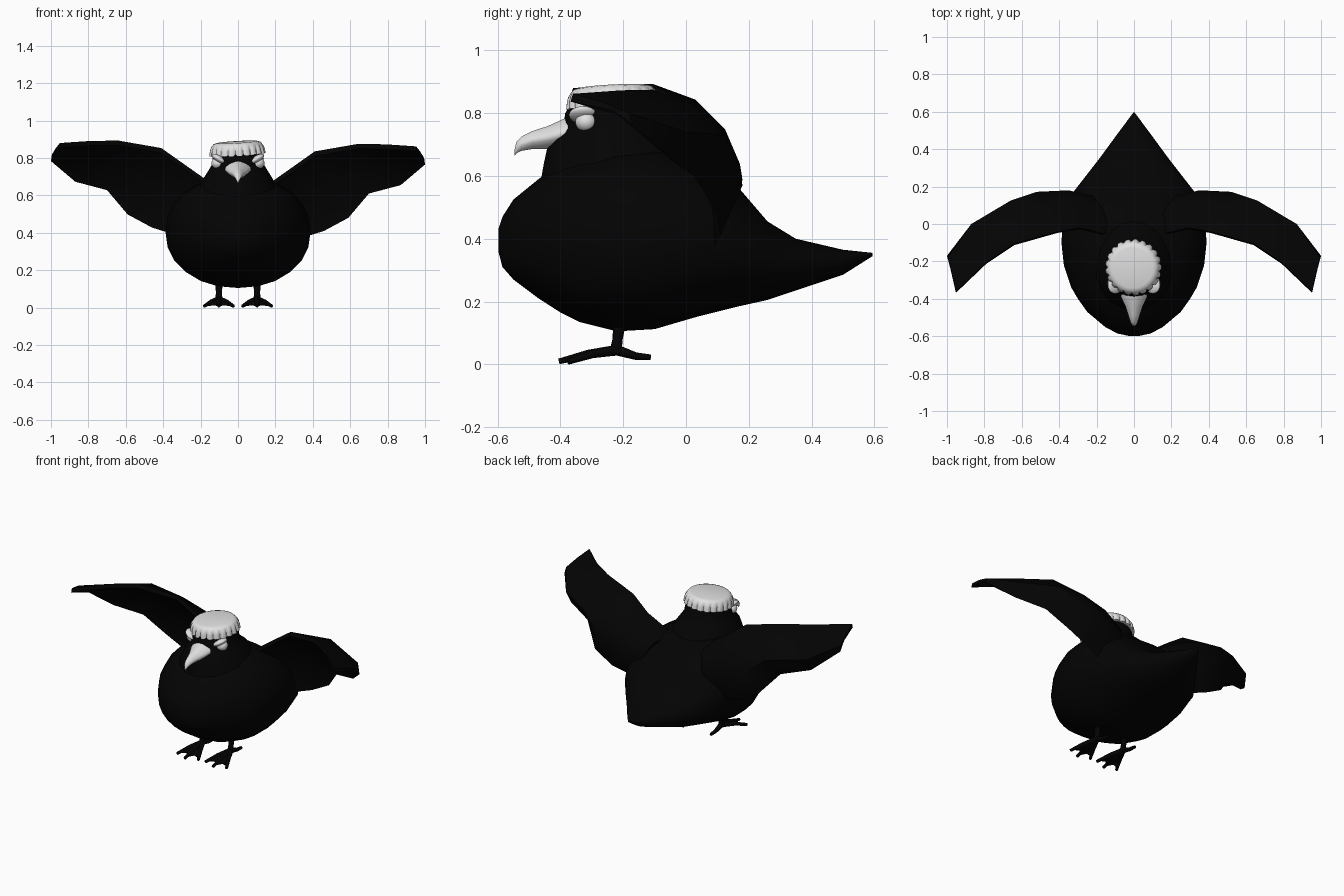
import bpy, bmesh, math
from mathutils import Vector, Matrix

cube = bpy.data.objects.get("Cube")
if cube:
    bpy.data.objects.remove(cube, do_unlink=True)


def material(name, value):
    m = bpy.data.materials.new(name)
    m.use_nodes = True
    colour = (value, value, value, 1)
    m.diffuse_color = colour
    m.node_tree.nodes["Principled BSDF"].inputs["Base Color"].default_value = colour
    return m


BLACK = material("feather black", 0.001)
PALE = material("pale grey", 0.75)


def finish(name, bm, mat, angle=60):
    bmesh.ops.recalc_face_normals(bm, faces=bm.faces)
    mesh = bpy.data.meshes.new(name)
    bm.to_mesh(mesh)
    bm.free()
    mesh.materials.append(mat)
    ob = bpy.data.objects.new(name, mesh)
    bpy.context.collection.objects.link(ob)
    bpy.ops.object.select_all(action="DESELECT")
    bpy.context.view_layer.objects.active = ob
    ob.select_set(True)
    bpy.ops.object.shade_smooth_by_angle(angle=math.radians(angle))
    return ob


def loft(name, rings, mat, angle=60):
    """Skin a list of equal-length point rings and close both ends."""
    bm = bmesh.new()
    rows = [[bm.verts.new(p) for p in ring] for ring in rings]
    n = len(rows[0])
    for a, b in zip(rows, rows[1:]):
        for i in range(n):
            j = (i + 1) % n
            bm.faces.new((a[i], a[j], b[j], b[i]))
    bm.faces.new(rows[0])
    bm.faces.new(rows[-1])
    return finish(name, bm, mat, angle)


def circle(n, power=1):
    """Unit superellipse: a power below 1 is fuller, above 1 more pointed."""
    def bend(v):
        return math.copysign(abs(v) ** power, v)
    angles = [2 * math.pi * i / n for i in range(n)]
    return [(bend(math.cos(t)), bend(math.sin(t))) for t in angles]


def lengthwise(name, stations, n, power, mat):
    """Loft along y from rows of y, bottom, top, half width."""
    loft(name, [[(w * c, y, (lo + hi) / 2 + (hi - lo) / 2 * s) for c, s in circle(n, power)]
                for y, lo, hi, w in stations], mat)


def tube(name, path, radii, mat, n=8):
    """Tapered round limb along a path."""
    pts = [Vector(p) for p in path]
    rings = []
    for i, p in enumerate(pts):
        d = pts[min(i + 1, len(pts) - 1)] - pts[max(i - 1, 0)]
        q = d.to_track_quat("Z", "Y")
        rings.append([p + q @ Vector((c * radii[i], s * radii[i], 0)) for c, s in circle(n)])
    return loft(name, rings, mat)


def ball(name, centre, radii, rotation, mat):
    bm = bmesh.new()
    bmesh.ops.create_uvsphere(bm, u_segments=20, v_segments=12, radius=1)
    turn = Matrix.Rotation(rotation, 4, "Y")
    bm.transform(Matrix.Translation(centre) @ turn @ Matrix.Diagonal((*radii, 1)))
    return finish(name, bm, mat)


# Body and tail
body = [(-.598, .36, .43, .03), (-.585, .31, .47, .09), (-.55, .27, .525, .155),
        (-.47, .21, .59, .25), (-.4, .165, .64, .3), (-.34, .135, .67, .335),
        (-.22, .105, .70, .375), (-.1, .112, .70, .388), (.03, .15, .66, .38),
        (.17, .185, .56, .325), (.26, .205, .455, .255), (.35, .235, .40, .185),
        (.5, .285, .365, .075), (.595, .345, .355, .004)]
lengthwise("body", body, 24, .92, BLACK)

# Neck and head: z, centre y, half width, half depth
head = [(.5, -.2, .27, .29), (.6, -.21, .23, .25), (.64, -.215, .21, .238),
        (.69, -.22, .185, .222), (.73, -.23, .16, .18), (.76, -.235, .142, .155),
        (.8, -.235, .135, .15), (.85, -.235, .115, .12)]
loft("head", [[(rx * c, cy + ry * s, z) for c, s in circle(20)]
              for z, cy, rx, ry in head], BLACK)

# Hooked beak
beak = [(-.34, .70, .795, .075), (-.39, .692, .782, .07), (-.44, .686, .759, .046),
        (-.49, .686, .743, .03), (-.525, .68, .725, .019), (-.54, .672, .71, .012),
        (-.546, .665, .685, .004)]
lengthwise("beak", beak, 16, 1.3, PALE)

# Fluted cap: height, radius, flute depth
TEETH = 21
STEPS = 8
profile = [(-.036, .125, .0), (-.036, .147, .006), (-.012, .144, .006),
           (.004, .14, .004), (.016, .134, 0), (.026, .125, 0), (.031, .108, 0)]
rings = []
for z, r, depth in profile:
    ring = []
    for i in range(TEETH * STEPS):
        t = 2 * math.pi * i / (TEETH * STEPS)
        rr = r + depth * max(-1, min(.6, 1.4 * math.cos(TEETH * t) + .4))
        ring.append((rr * math.cos(t), rr * math.sin(t), z))
    rings.append(ring)
cap = loft("cap", rings, PALE, 40)
cap.location = (-.005, -.233, .854)
cap.rotation_euler = (math.radians(3), math.radians(-3.5), 0)

# Wings: leading edge, back of the camber, trailing edge
wing = [((.12, -.06, .63), (.22, .15, .53), (.3, .08, .36)),
        ((.29, -.02, .75), (.35, .18, .57), (.46, .11, .41)),
        ((.41, -.04, .835), (.52, .172, .62), (.59, .1, .48)),
        ((.64, -.105, .875), (.66, .125, .73), (.7, .02, .61)),
        ((.79, -.205, .873), (.87, .0, .74), (.87, -.05, .655)),
        ((.952, -.36, .862), (.995, -.18, .80), (1, -.17, .765))]


def build_wing(name, side, lift):
    rings = []
    for k, points in enumerate(wing):
        lead, back, trail = (Vector((side * x, y, z + lift)) for x, y, z in points)
        fat = 1 - k / 5.5
        upper = (lead + back) / 2 + Vector((0, .045, .05)) * fat
        inner = (lead + trail) / 2 * .65 + back * .35
        nose = lead + Vector((0, -.008, -.025))
        rings.append([lead, upper, back, trail, inner, nose])
    loft(name, rings, BLACK, 50)


build_wing("left_wing", 1, 0)
build_wing("right_wing", -1, .018)

for side, label in ((1, "left"), (-1, "right")):
    # Eye with a slanted lid
    ball(label + "_eye", (side * .106, -.318, .772), (.036, .035, .032), 0, PALE)
    ball(label + "_eyelid", (side * .1, -.328, .794), (.046, .045, .018), side * -.55, PALE)

    # Leg and toes
    x = side * .102
    tube(label + "_leg", [(x, -.21, .15), (x, -.218, .08), (x, -.225, .035)],
         [.022, .016, .02], BLACK)
    ankle = (x, -.22, .045)
    tips = [(x - .077, -.375, .008), (x, -.405, .009), (x + .077, -.375, .008)]
    for k, tip in enumerate(tips):
        mid = [(a + b) / 2 for a, b in zip(ankle, tip)]
        mid[2] += .006
        tube(f"{label}_toe_{k + 1}", [ankle, mid, tip], [.017, .013, .009], BLACK)
    tube(label + "_back_toe", [ankle, (x, -.16, .026), (x, -.112, .022)],
         [.017, .012, .009], BLACK)

    # Webbing between the toes
    bm = bmesh.new()
    root = bm.verts.new(ankle)
    ends = [bm.verts.new(Vector(ankle).lerp(Vector(t), .88)) for t in tips]
    for a, b in zip(ends, ends[1:]):
        notch = bm.verts.new(((a.co + b.co) / 2).lerp(Vector(ankle), .15))
        bm.faces.new((root, a, notch, b))
    web = finish(label + "_web", bm, BLACK)
    thick = web.modifiers.new("thickness", "SOLIDIFY")
    thick.thickness = .012
    thick.offset = 0
